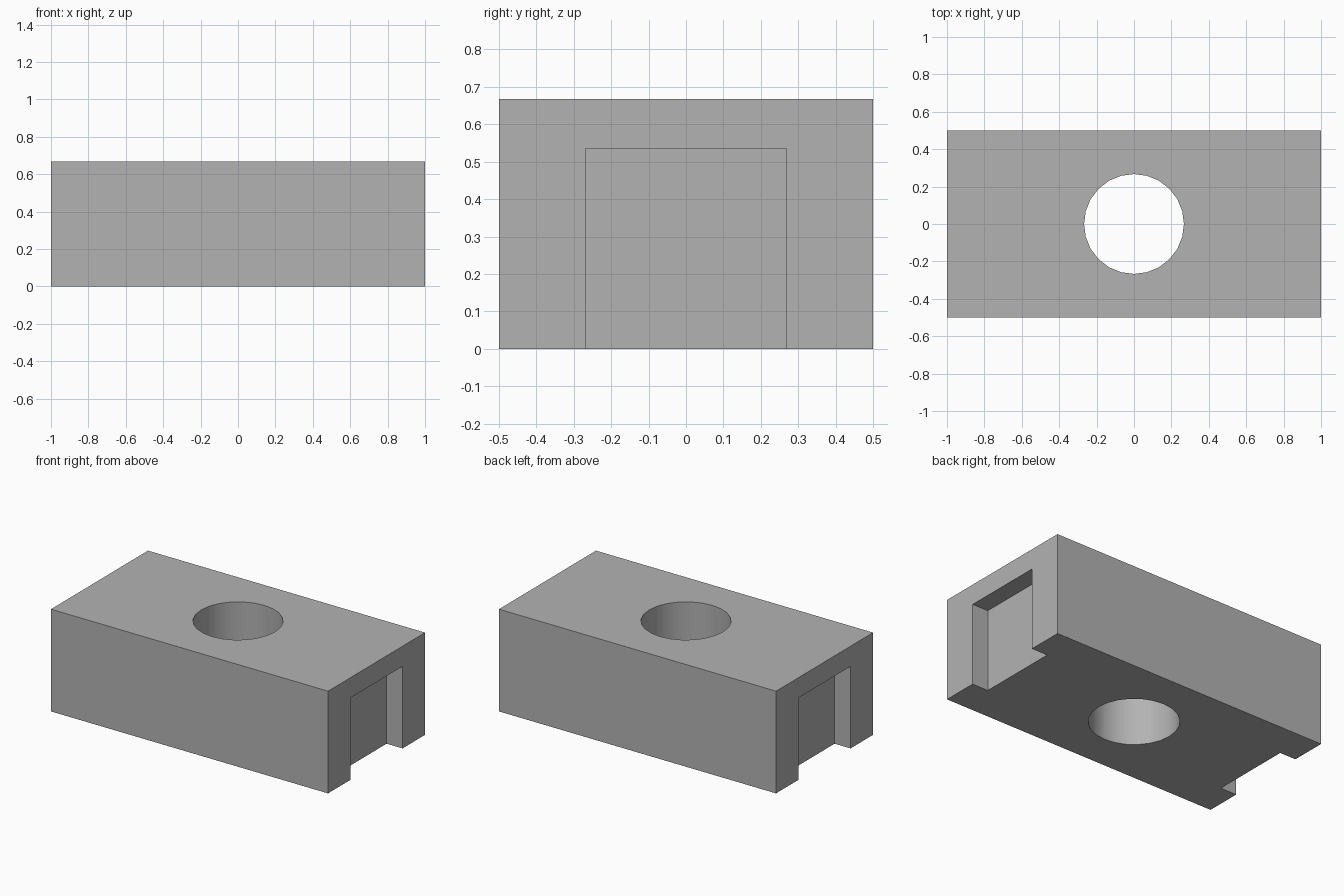
import bpy
import math

default = bpy.data.objects.get("Cube")
if default:
    bpy.data.objects.remove(default, do_unlink=True)

LENGTH, WIDTH, HEIGHT = 2.0, 1.0, 0.667
HOLE_RADIUS = 0.267
NOTCH_WIDTH, NOTCH_HEIGHT, NOTCH_DEPTH = 0.536, 0.535, 0.115

grey = bpy.data.materials.new("plain grey")
grey.use_nodes = True
colour = (0.45, 0.45, 0.45, 1)
grey.diffuse_color = colour
grey.node_tree.nodes["Principled BSDF"].inputs["Base Color"].default_value = colour


def box(name, size, location):
    bpy.ops.mesh.primitive_cube_add(size=1, location=location)
    obj = bpy.context.object
    obj.name = name
    obj.scale = size
    bpy.ops.object.transform_apply(location=True, rotation=False, scale=True)
    obj.data.materials.append(grey)
    return obj


def cut(target, cutter):
    mod = target.modifiers.new("cut", "BOOLEAN")
    mod.operation = "DIFFERENCE"
    mod.solver = "EXACT"
    mod.object = cutter
    bpy.context.view_layer.objects.active = target
    bpy.ops.object.modifier_apply(modifier=mod.name)
    bpy.data.objects.remove(cutter, do_unlink=True)


# Solid body
block = box("block", (LENGTH, WIDTH, HEIGHT), (0, 0, HEIGHT / 2))

# Round vertical through hole
bpy.ops.mesh.primitive_cylinder_add(vertices=24, radius=HOLE_RADIUS, depth=2,
                                    location=(0, 0, HEIGHT / 2))
hole = bpy.context.object
hole.data.materials.append(grey)
cut(block, hole)

# Matching notch in each end, open at the bottom
for side in (-1, 1):
    notch = box("notch", (NOTCH_DEPTH * 2, NOTCH_WIDTH, NOTCH_HEIGHT * 2),
                (side * LENGTH / 2, 0, 0))
    cut(block, notch)

# Smooth hole wall, sharp block edges
bpy.ops.object.select_all(action="DESELECT")
block.select_set(True)
bpy.context.view_layer.objects.active = block
bpy.ops.object.shade_smooth_by_angle(angle=math.radians(30))
